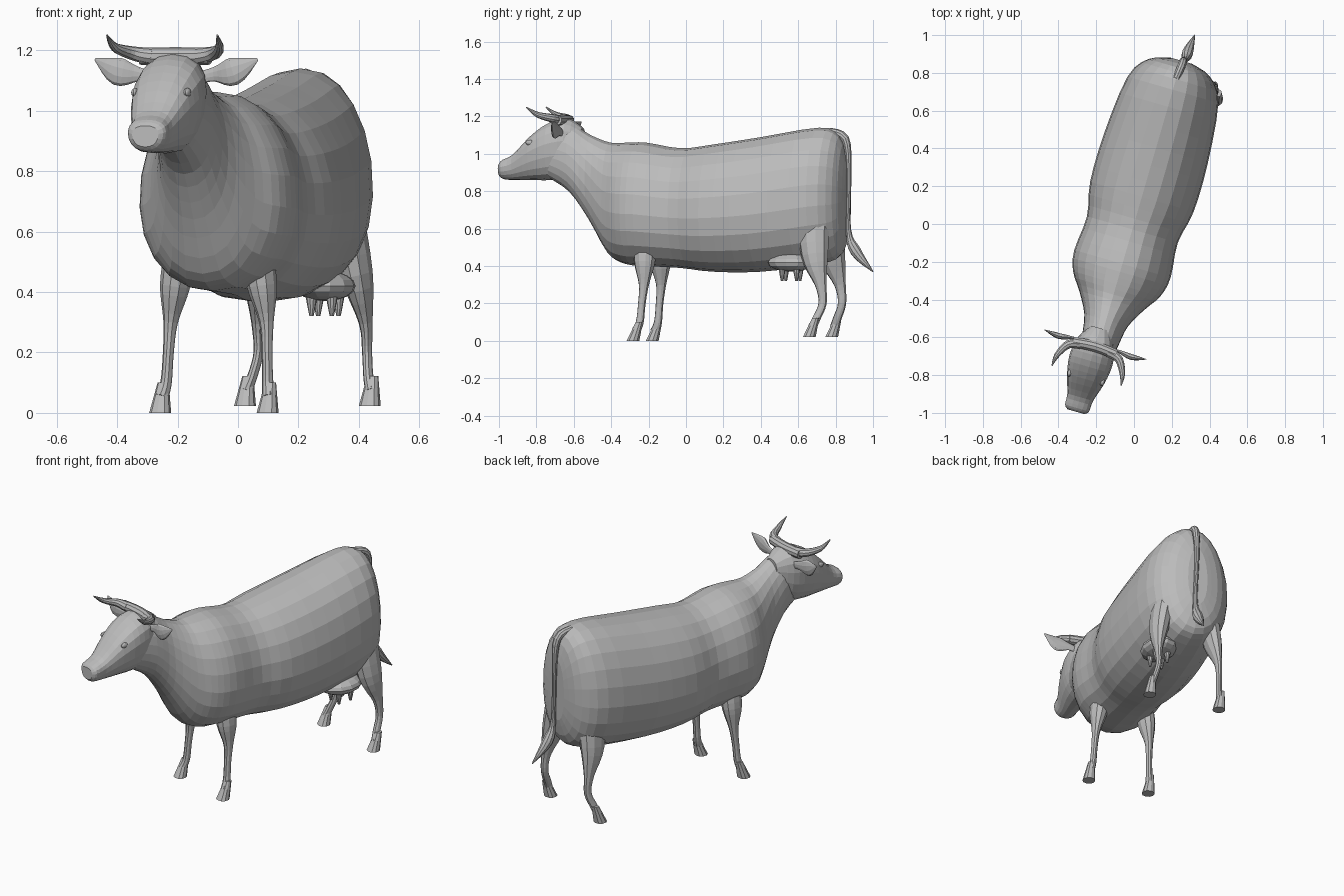
import bpy, bmesh, math
from mathutils import Matrix, Vector

if "Cube" in bpy.data.objects:
    bpy.data.objects.remove(bpy.data.objects["Cube"])

hide = bpy.data.materials.new("grey_hide")
hide.use_nodes = True
grey = (0.5, 0.5, 0.5, 1)
hide.diffuse_color = grey
hide.node_tree.nodes["Principled BSDF"].inputs["Base Color"].default_value = grey

# Parts are laid out along the spine (y), then turned to the standing direction
STANCE = Matrix.Rotation(-math.atan(0.29), 3, "Z")
ACROSS, ALONG, UP = Vector((1, 0, 0)), Vector((0, 1, 0)), Vector((0, 0, 1))
HEAD_X = -0.018
UDDER_X = 0.12
SIDES = ((1, "left"), (-1, "right"))


def section(sides, square=1.0, taper=0.0):
    """Closed superellipse section, wider at the top when taper is positive."""
    points = []
    for i in range(sides):
        angle = 2 * math.pi * (i + 0.5) / sides
        c, s = math.cos(angle), math.sin(angle)
        u = math.copysign(abs(c) ** square, c)
        v = math.copysign(abs(s) ** square, s)
        points.append((u * (1 + taper * v), v))
    return points


def spline(rows, steps):
    """Catmull-Rom resampling of rows of numbers."""
    rows = [Vector(row) for row in rows]
    padded = [rows[0]] + rows + [rows[-1]]
    out = []
    for before, start, end, after in zip(padded, padded[1:], padded[2:], padded[3:]):
        leave, arrive = (end - before) / 2, (after - start) / 2
        for step in range(steps):
            t = step / steps
            blend = t * t * (3 - 2 * t)
            out.append(start.lerp(end, blend) + leave * t * (1 - t) ** 2 - arrive * t * t * (1 - t))
    return out + [rows[-1]]


def finish(name, bm):
    bmesh.ops.recalc_face_normals(bm, faces=bm.faces)
    bmesh.ops.rotate(bm, verts=bm.verts, cent=(0, 0, 0), matrix=STANCE)
    mesh = bpy.data.meshes.new(name)
    bm.to_mesh(mesh)
    bm.free()
    mesh.materials.append(hide)
    bpy.context.collection.objects.link(bpy.data.objects.new(name, mesh))


def loft(name, rings, profile):
    """Skin rings given as (centre, u axis, v axis), with closed ends."""
    bm = bmesh.new()
    loops = [[bm.verts.new(centre + u * a + v * b) for a, b in profile] for centre, u, v in rings]
    for low, high in zip(loops, loops[1:]):
        for i in range(len(profile)):
            bm.faces.new((low[i - 1], low[i], high[i], high[i - 1]))
    bm.faces.new(loops[0])
    bm.faces.new(loops[-1])
    finish(name, bm)


def trunk(name, x, rows, profile):
    """Rows: position along the spine, half width, bottom, top."""
    rings = []
    for y, width, bottom, top in spline(rows, 3):
        rings.append((Vector((x, y, (bottom + top) / 2)), ACROSS * width, UP * (top - bottom) / 2))
    loft(name, rings, profile)


def tube(name, rows, x=0.0, side=1, flat=1.0):
    """Rows: x, y, z, radius; side mirrors the path and flat thins the section."""
    rows = spline(rows, 4)
    path = [Vector((x + side * row[0], row[1], row[2])) for row in rows]
    rings = []
    for i, point in enumerate(path):
        tangent = (path[min(i + 1, len(path) - 1)] - path[max(i - 1, 0)]).normalized()
        u = tangent.cross(ALONG if abs(tangent.z) > 0.7 else UP).normalized()
        rings.append((point, u * rows[i][3] * flat, u.cross(tangent) * rows[i][3]))
    loft(name, rings, section(10))


def ball(name, centre, size):
    bm = bmesh.new()
    bmesh.ops.create_uvsphere(bm, u_segments=12, v_segments=8, radius=1)
    bmesh.ops.scale(bm, vec=size, verts=bm.verts)
    bmesh.ops.translate(bm, vec=centre, verts=bm.verts)
    finish(name, bm)


def hoof(name, x, y, z):
    """Hoof flaring forward and down from the pastern."""
    rings = []
    for t in (0, 0.4, 0.8, 1):
        centre = Vector((x, y + 0.02 - 0.035 * t, z + 0.1 * (1 - t)))
        rings.append((centre, ACROSS * (0.018 + 0.018 * t), ALONG * (0.02 + 0.015 * t)))
    loft(name, rings, section(10, 0.9))


# Body running forward through the neck into the head
trunk("body", 0, [
    (0.9, 0.06, 0.6, 0.96), (0.86, 0.17, 0.46, 1.1), (0.74, 0.25, 0.41, 1.14),
    (0.42, 0.285, 0.37, 1.09), (0.15, 0.285, 0.37, 1.05), (-0.03, 0.25, 0.39, 1.03),
    (-0.22, 0.265, 0.4, 1.06), (-0.33, 0.24, 0.41, 1.06), (-0.42, 0.18, 0.46, 1.06),
    (-0.53, 0.12, 0.64, 1.1), (-0.64, 0.1, 0.79, 1.16), (-0.76, 0.08, 0.87, 1.15),
], section(22, 0.94, -0.07))

# Head with poll, eyes, nostrils, horns and ears
trunk("head", HEAD_X, [
    (-0.58, 0.05, 0.98, 1.14), (-0.66, 0.1, 0.88, 1.19), (-0.76, 0.115, 0.86, 1.17),
    (-0.86, 0.1, 0.86, 1.1), (-0.96, 0.07, 0.86, 1), (-1.02, 0.065, 0.865, 0.97), (-1.04, 0.045, 0.88, 0.95),
], section(18, 0.85, 0.13))
tube("poll", [(-0.12, -0.69, 1.18, 0.028), (0, -0.68, 1.18, 0.03), (0.12, -0.69, 1.18, 0.028)], HEAD_X)
horn = [(0.08, -0.69, 1.18, 0.028), (0.14, -0.71, 1.19, 0.023), (0.18, -0.78, 1.21, 0.015), (0.19, -0.84, 1.25, 0.003)]
ear = [(0.08, -0.67, 1.11, 0.02), (0.13, -0.67, 1.12, 0.024), (0.2, -0.68, 1.13, 0.046), (0.28, -0.67, 1.17, 0.004)]
for side, label in SIDES:
    ball(label + "_eye", (HEAD_X + side * 0.09, -0.85, 1.06), (0.012, 0.022, 0.015))
    ball(label + "_nostril", (HEAD_X + side * 0.04, -1.01, 0.94), (0.018, 0.016, 0.016))
    tube(label + "_horn", horn, HEAD_X, side)
    tube(label + "_ear", ear, HEAD_X, side, 0.35)

# Legs, from inside the body down to the pastern
front_leg = [(0.13, -0.19, 0.55, 0.06), (0.15, -0.19, 0.42, 0.058), (0.165, -0.19, 0.3, 0.028),
             (0.17, -0.2, 0.2, 0.021), (0.175, -0.21, 0.1, 0.022), (0.185, -0.23, 0.05, 0.026)]
hind_leg = [(0.12, 0.75, 0.7, 0.09), (0.165, 0.77, 0.46, 0.075), (0.185, 0.81, 0.3, 0.032),
            (0.187, 0.82, 0.2, 0.023), (0.2, 0.79, 0.12, 0.023), (0.215, 0.77, 0.07, 0.026)]
for name, rows, x, ground, flat in (("front", front_leg, -0.012, 0, 0.85), ("hind", hind_leg, 0.02, 0.022, 0.7)):
    for side, label in SIDES:
        tube(label + "_" + name + "_leg", rows, x, side, flat)
        hoof(label + "_" + name + "_hoof", x + side * rows[-1][0], rows[-1][1], ground)

# Tail with a tuft
tube("tail", [(0, 0.8, 1.12, 0.02), (0.01, 0.89, 1.08, 0.022), (0.01, 0.91, 0.9, 0.014),
              (0.02, 0.91, 0.6, 0.014), (0.02, 0.95, 0.48, 0.03), (0.03, 1.05, 0.37, 0.003)])

# Udder and teats
ball("udder", (UDDER_X, 0.62, 0.42), (0.1, 0.13, 0.05))
teat = [(0.035, 0.4, 0.022), (0.035, 0.36, 0.015), (0.035, 0.32, 0.007)]
for side, label in SIDES:
    for y, end in ((0.58, "fore"), (0.66, "rear")):
        tube(label + "_" + end + "_teat", [(x, y, z, r) for x, z, r in teat], UDDER_X, side)
